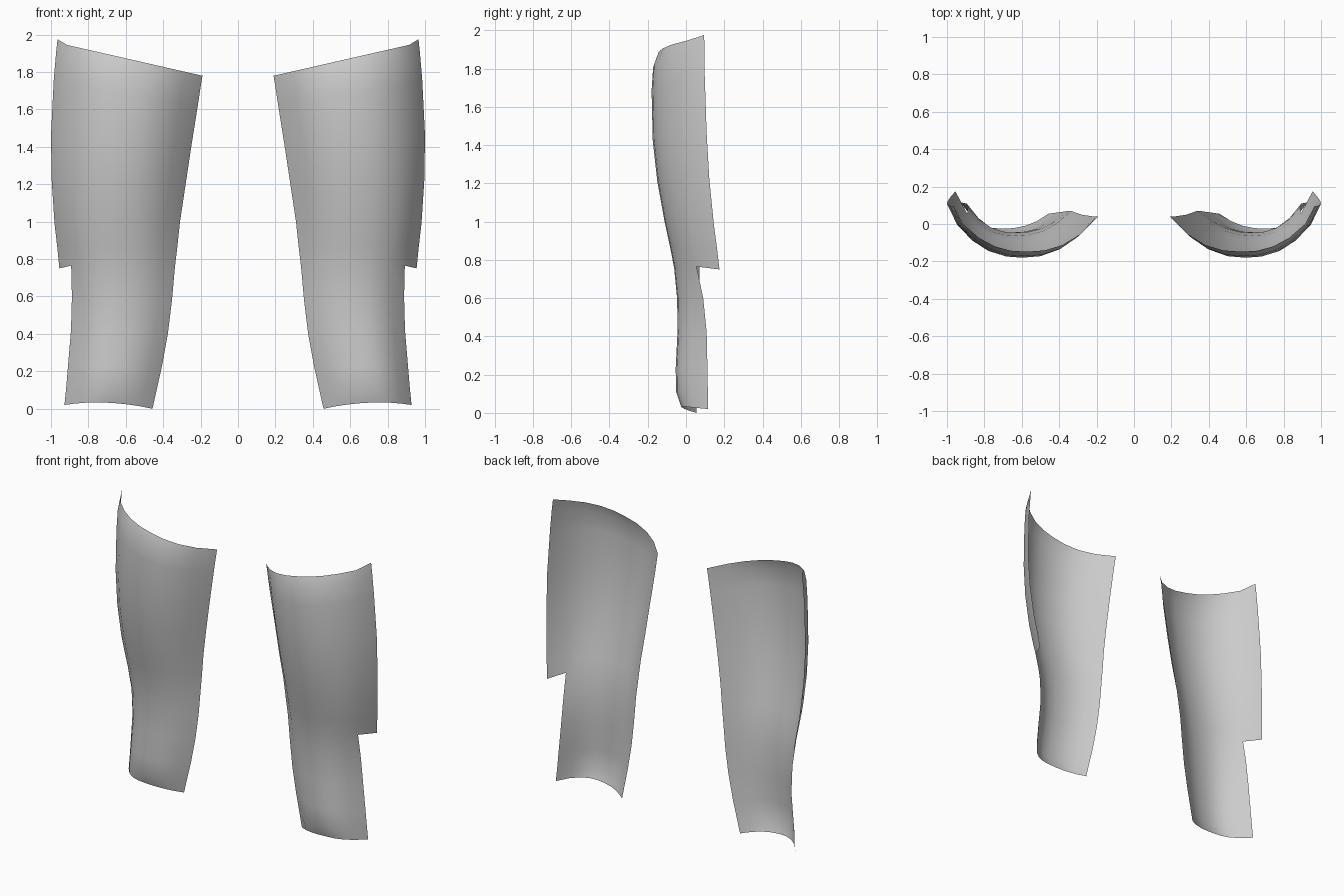
import bpy, bmesh

# Cross-sections from top to bottom:
# z inner, z outer, inner x, inner y, front y, outer x, outer y, flap (x, y, z) or None
ROWS = [
    (1.78, 1.945, 0.19, 0.04, -0.148, 0.915, 0.00, (0.965, 0.095, 1.975)),
    (1.72, 1.88, 0.20, 0.04, -0.172, 0.925, -0.01, (0.972, 0.096, 1.91)),
    (1.62, 1.74, 0.215, 0.04, -0.18, 0.935, -0.01, (0.985, 0.098, 1.76)),
    (1.40, 1.45, 0.25, 0.045, -0.174, 0.945, -0.005, (1.0, 0.108, 1.46)),
    (1.20, 1.22, 0.28, 0.05, -0.15, 0.94, 0.005, (0.996, 0.122, 1.22)),
    (1.00, 1.00, 0.31, 0.06, -0.112, 0.92, 0.02, (0.981, 0.145, 0.99)),
    (0.86, 0.87, 0.325, 0.066, -0.083, 0.902, 0.035, (0.966, 0.162, 0.86)),
    (0.75, 0.765, 0.338, 0.07, -0.062, 0.892, 0.055, (0.955, 0.175, 0.75)),
    (0.58, 0.60, 0.353, 0.07, -0.046, 0.888, 0.09, None),
    (0.40, 0.42, 0.375, 0.066, -0.045, 0.893, 0.108, None),
    (0.22, 0.24, 0.408, 0.062, -0.054, 0.908, 0.112, None),
    (0.10, 0.12, 0.435, 0.058, -0.052, 0.918, 0.114, None),
    (0.00, 0.02, 0.457, 0.055, -0.025, 0.928, 0.115, None),
]
COLS = 9


def section(row, last):
    """Points of one curved section, inner edge to outer edge."""
    zi, zo, xi, yi, ym, xo, yo, flap = row
    xc = xi + (xo - xi) * 0.53
    pts = []
    for i in range(COLS):
        t = 2 * i / (COLS - 1) - 1
        half, edge = (xc - xi, yi) if t < 0 else (xo - xc, yo)
        x = xc + t * half
        y = ym + (edge - ym) * abs(t) ** 2.4
        z = zi + (zo - zi) * (x - xi) / (xo - xi)
        if last:
            z += 0.022 * (1 - t * t)   # arched lower hem
        pts.append((x, y, z))
    if flap:
        pts.append(flap)
    return pts


def leg_plate(name, side):
    bm = bmesh.new()
    rows = []
    for k, row in enumerate(ROWS):
        pts = section(row, k == len(ROWS) - 1)
        rows.append([bm.verts.new((side * x, y, z)) for x, y, z in pts])
    # rows below the notch are one column narrower
    for a, b in zip(rows, rows[1:]):
        for i in range(min(len(a), len(b)) - 1):
            quad = [a[i], b[i], b[i + 1], a[i + 1]]
            bm.faces.new(quad if side > 0 else quad[::-1])
    for f in bm.faces:
        f.smooth = True
    me = bpy.data.meshes.new(name)
    bm.to_mesh(me)
    bm.free()
    ob = bpy.data.objects.new(name, me)
    bpy.context.collection.objects.link(ob)
    return ob


# Mirrored pair of open leg plates
leg_plate("leg_plate_right", 1)
leg_plate("leg_plate_left", -1)
